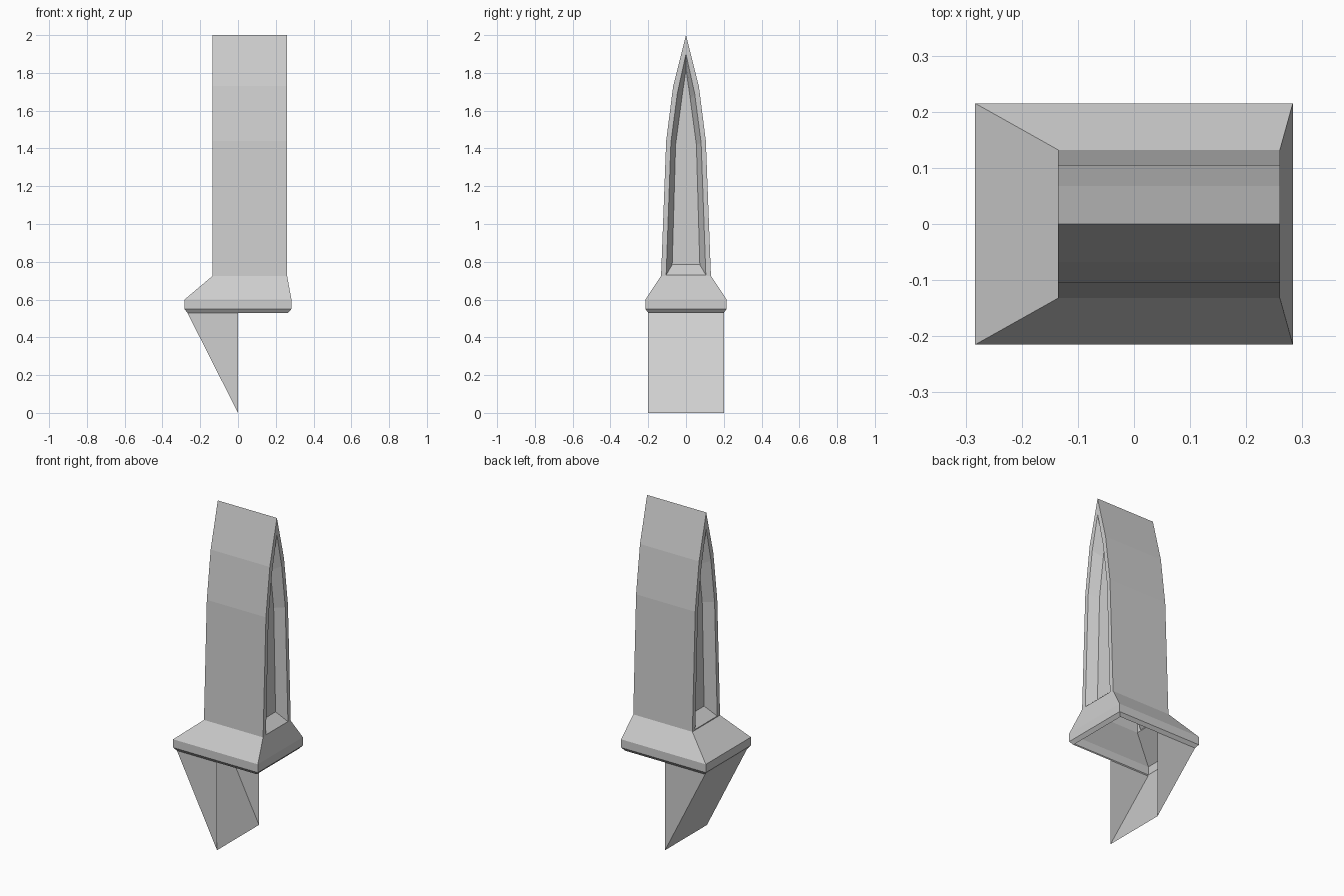
import bpy, bmesh

cube = bpy.data.objects.get("Cube")
if cube:
    bpy.data.objects.remove(cube)

grey = bpy.data.materials.new("light_grey")
grey.use_nodes = True
COLOUR = (0.62, 0.62, 0.62, 1)
grey.diffuse_color = COLOUR
grey.node_tree.nodes["Principled BSDF"].inputs["Base Color"].default_value = COLOUR


def finish(bm, name):
    bmesh.ops.recalc_face_normals(bm, faces=bm.faces)
    mesh = bpy.data.meshes.new(name)
    bm.to_mesh(mesh)
    bm.free()
    mesh.materials.append(grey)
    obj = bpy.data.objects.new(name, mesh)
    bpy.context.collection.objects.link(obj)
    return obj


def add_loop(bm, points):
    return [bm.verts.new(p) for p in points]


def bridge(bm, a, b, skip_last=False):
    count = len(a)
    for i in range(count - 1 if skip_last else count):
        j = (i + 1) % count
        bm.faces.new((a[i], a[j], b[j], b[i]))


def arch(half, x):
    """Symmetric pointed arch in the plane at x, from a half profile ending at the tip."""
    left = [(x, -y, z) for y, z in half]
    right = [(x, y, z) for y, z in reversed(half[:-1])]
    return left + right


# Blade: pointed arch swept along x, with a bevelled recess in each end
outer = [(0.132, 0.725), (0.105, 1.44), (0.068, 1.73), (0, 2.0)]
rim = [(0.105, 0.73), (0.08, 1.43), (0.046, 1.69), (0, 1.9)]
inner = [(0.073, 0.785), (0.055, 1.42), (0.023, 1.66), (0, 1.82)]
bm = bmesh.new()
ends = []
for x_end, x_deep in ((-0.135, -0.07), (0.26, 0.2)):
    loops = [add_loop(bm, arch(h, x))
             for h, x in ((outer, x_end), (rim, x_end), (inner, x_deep))]
    bridge(bm, loops[0], loops[1])
    bridge(bm, loops[1], loops[2])
    bm.faces.new(loops[2])
    ends.append(loops[0])
bridge(bm, ends[0], ends[1], skip_last=True)
finish(bm, "blade")

# Guard: hollow flared collar, open underneath
bm = bmesh.new()
rings = [add_loop(bm, [(x0, -y, z), (x1, -y, z), (x1, y, z), (x0, y, z)])
         for x0, x1, y, z in ((-0.135, 0.26, 0.132, 0.725),
                              (-0.283, 0.283, 0.215, 0.6),
                              (-0.283, 0.283, 0.215, 0.55),
                              (-0.268, 0.265, 0.2, 0.53))]
for upper, lower in zip(rings, rings[1:]):
    bridge(bm, upper, lower)
finish(bm, "guard")

# Wedge: sloped face with two triangular cheeks, open on its upright side
bm = bmesh.new()
front, back = (add_loop(bm, [(0, y, 0.53), (0, y, 0), (-0.268, y, 0.53)])
               for y in (-0.2, 0.2))
bm.faces.new(front)
bm.faces.new(back)
bm.faces.new((front[1], back[1], back[2], front[2]))
finish(bm, "lower_wedge")
